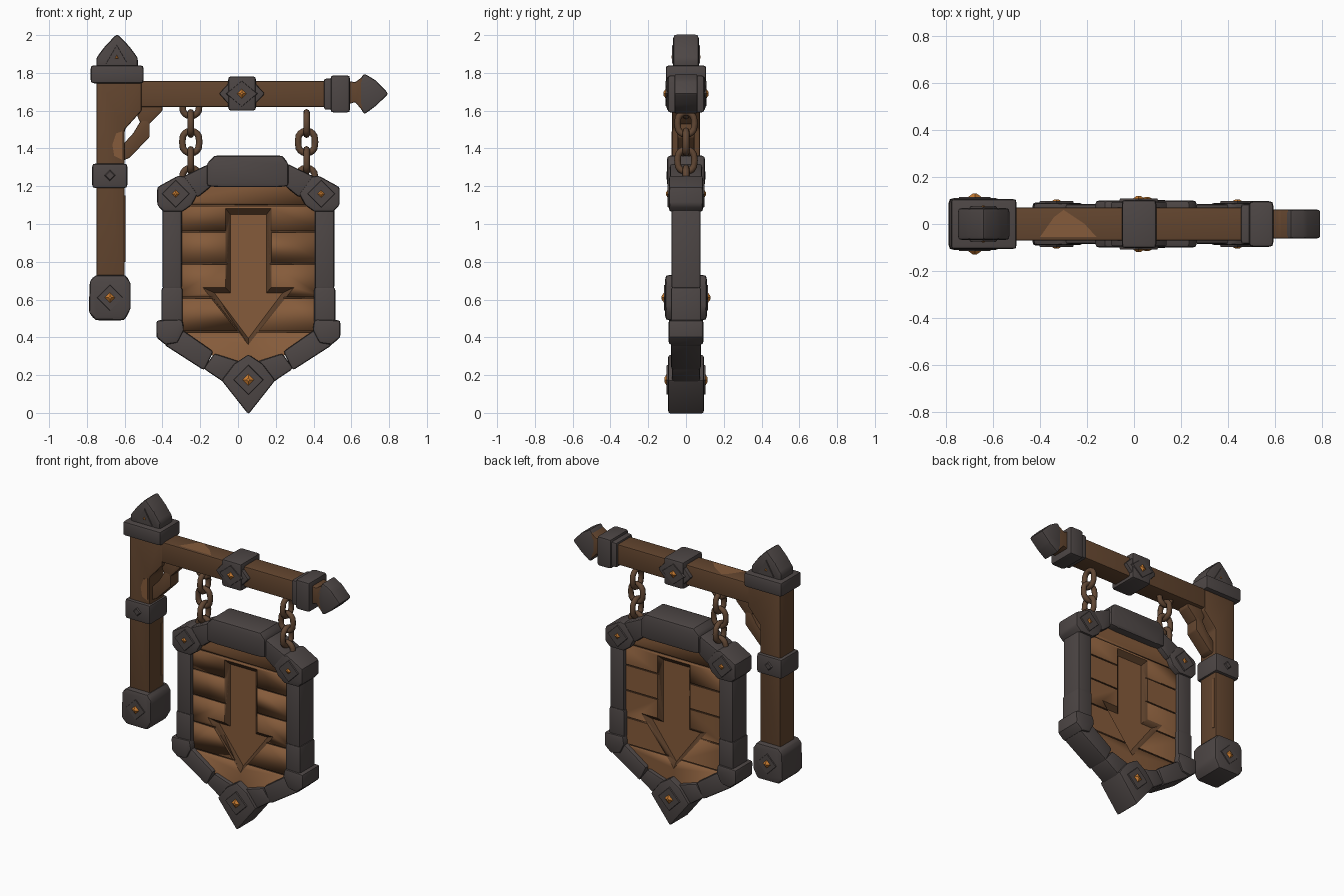
import bpy, bmesh, math

if "Cube" in bpy.data.objects:
    bpy.data.objects.remove(bpy.data.objects["Cube"])

def mat(name, r, g, b):
    m = bpy.data.materials.new(name)
    m.diffuse_color = (r, g, b, 1)
    m.use_nodes = True
    m.node_tree.nodes["Principled BSDF"].inputs["Base Color"].default_value = m.diffuse_color
    return m

STONE = mat("dark stone", 0.075, 0.062, 0.060)
WOOD = mat("dark wood", 0.125, 0.060, 0.028)
PANEL = mat("light wood", 0.235, 0.105, 0.043)
SHADE = mat("recess wood", 0.105, 0.050, 0.023)
GEM = mat("amber", 0.58, 0.20, 0.03)
CHAIN = mat("rusty iron", 0.12, 0.063, 0.034)
CX = 0.055  # centre line of the hanging sign

def finish(name, bm, mats):
    bmesh.ops.recalc_face_normals(bm, faces=bm.faces[:])
    me = bpy.data.meshes.new(name)
    bm.to_mesh(me)
    bm.free()
    ob = bpy.data.objects.new(name, me)
    bpy.context.collection.objects.link(ob)
    for m in mats:
        me.materials.append(m)
    bpy.ops.object.select_all(action='DESELECT')
    ob.select_set(True)
    bpy.context.view_layer.objects.active = ob
    bpy.ops.object.shade_smooth_by_angle(angle=math.radians(32))
    return ob

def loft(name, a, ya, b, yb, mats, bevel=0.0):
    """Solid between outline a at depth ya and outline b at depth yb (x, z points)."""
    bm = bmesh.new()
    va = [bm.verts.new((x, ya, z)) for x, z in a]
    vb = [bm.verts.new((x, yb, z)) for x, z in b]
    bm.faces.new(va)
    bm.faces.new(vb[::-1])
    n = len(a)
    for i in range(n):
        bm.faces.new((va[i], vb[i], vb[(i + 1) % n], va[(i + 1) % n]))
    if bevel:
        bmesh.ops.recalc_face_normals(bm, faces=bm.faces[:])
        bmesh.ops.bevel(bm, geom=bm.edges[:], offset=bevel, segments=2, profile=0.6,
                        affect='EDGES', clamp_overlap=True)
    return finish(name, bm, mats)

def prism(name, pts, d, m, bevel=0.015):
    return loft(name, pts, -d, pts, d, [m], bevel)

def box(name, x0, x1, z0, z1, d, m, bevel=0.015):
    return prism(name, [(x0, z0), (x1, z0), (x1, z1), (x0, z1)], d, m, bevel)

def sign_pair(name, pts, d, m=STONE, bevel=0.016):
    for side, s in (("left", 1), ("right", -1)):
        prism(side + "_" + name, [(CX + s * u, z) for u, z in pts], d, m, bevel)

def ngon(x, z, r, n=4, k=1.0):
    return [(x + k * r * math.sin(2 * math.pi * i / n), z + r * math.cos(2 * math.pi * i / n))
            for i in range(n)]

def gem(name, x, z, r, y, out, n=4, rim=1.6, k=1.0):
    """Stone surround and faceted amber stud on the front and back."""
    for side, s in (("front", -1), ("back", 1)):
        if rim:
            loft(f"{name}_{side}_surround", ngon(x, z, r * rim, n, k), s * (y - 0.02),
                 ngon(x, z, r * rim * 0.88, n, k), s * (y + 0.008), [STONE])
        loft(f"{name}_{side}_stud", ngon(x, z, r, n), s * (y - 0.01),
             ngon(x, z, r * 0.15, n), s * (y + out), [GEM])

def link(name, x, z, edge_on):
    bpy.ops.mesh.primitive_torus_add(major_radius=0.045, minor_radius=0.0175,
                                     major_segments=16, minor_segments=8)
    ob = bpy.context.object
    ob.name = name
    for v in ob.data.vertices:
        a, b, c = v.co
        b += 0.014 if b > 0.001 else (-0.014 if b < -0.001 else 0)
        v.co = (c, a, b) if edge_on else (a, c, b)
    ob.location = (x, 0, z)
    ob.data.materials.append(CHAIN)
    bpy.ops.object.shade_smooth_by_angle(angle=math.radians(60))

# --- post, brace and beam
prism("post", [(-.75, .60), (-.60, .60), (-.60, 1.50), (-.51, 1.60), (-.51, 1.80), (-.75, 1.80)],
      .075, WOOD, .012)
prism("brace_lower", [(-.61, 1.335), (-.575, 1.35), (-.468, 1.46), (-.468, 1.55), (-.51, 1.555),
                      (-.555, 1.48), (-.61, 1.42)], .045, WOOD, .008)
prism("brace_upper", [(-.50, 1.51), (-.468, 1.53), (-.40, 1.60), (-.40, 1.64), (-.54, 1.64),
                      (-.53, 1.56)], .045, WOOD, .008)
box("beam", -.55, .50, 1.62, 1.757, .07, WOOD, .012)
prism("beam_end", [(.55, 1.625), (.62, 1.645), (.66, 1.60), (.66, 1.78), (.62, 1.75), (.55, 1.765)],
      .062, WOOD, .008)
# worn light patches on the wood
bm = bmesh.new()
bm.faces.new([bm.verts.new((x, y, 1.759)) for x, y in
              ((-.40, -.055), (-.16, -.055), (-.21, 0), (-.30, .06), (-.34, .03))])
finish("beam_worn_patch", bm, [PANEL])
patch = [(-.655, 1.36), (-.615, 1.34), (-.613, 1.49), (-.645, 1.48), (-.665, 1.42)]
loft("post_worn_patch", patch, -.073, patch, -.078, [PANEL])
strip = [(-.603, .80), (-.596, .80), (-.596, 1.15), (-.603, 1.15)]
loft("post_worn_edge", strip, .045, strip, .062, [PANEL])

# --- stone fittings on the post
prism("post_foot", [(-.79, .53), (-.755, .49), (-.60, .49), (-.568, .55), (-.568, .69), (-.595, .73),
                    (-.755, .73), (-.785, .70)], .11, STONE, .022)
gem("foot", -.678, .61, .052, .108, .022, rim=1.45)
box("post_band", -.772, -.586, 1.19, 1.32, .095, STONE, .018)
for s in (-1, 1):
    loft("band_diamond", ngon(-.678, 1.257, .035), s * .09, ngon(-.678, 1.257, .022), s * .102, [STONE])
box("post_cap", -.78, -.50, 1.745, 1.84, .107, STONE, .018)
prism("finial", [(-.75, 1.82), (-.53, 1.82), (-.53, 1.88), (-.575, 1.94), (-.64, 2.008),
                 (-.705, 1.94), (-.75, 1.88)], .068, STONE, .018)
gem("finial", -.642, 1.882, .038, .066, .012, n=3, rim=1.9)

# --- stone fittings on the beam
box("beam_band", -.052, .095, 1.60, 1.782, .103, STONE, .018)
prism("beam_diamond", [(-.10, 1.69), (-.05, 1.635), (.02, 1.60), (.09, 1.635), (.142, 1.69),
                       (.09, 1.745), (.02, 1.78), (-.05, 1.745)], .095, STONE, .01)
gem("beam", .02, 1.69, .052, .10, .02, rim=1.45, k=1.2)
box("end_collar_inner", .455, .51, 1.605, 1.77, .085, STONE, .014)
box("end_collar", .49, .593, 1.59, 1.787, .097, STONE, .018)
prism("beam_tip", [(.625, 1.655), (.625, 1.735), (.668, 1.797), (.73, 1.76), (.797, 1.69),
                   (.73, 1.625), (.668, 1.58)], .062, STONE, .014)

# --- chains
for side, x, first in (("left", -.25, 1.63), ("right", .363, 1.63)):
    for i in range(5):
        if side == "right" and i == 0:
            continue
        link(f"{side}_chain_link_{i}", x, first - i * .098, i % 2 == 1)

# --- stone frame of the sign
prism("frame_top", [(CX + u, z) for u, z in
                    ((-.22, 1.32), (-.18, 1.362), (.18, 1.362), (.212, 1.32), (.212, 1.20),
                     (.15, 1.195), (-.15, 1.195), (-.22, 1.20))], .10, STONE, .018)
sign_pair("frame_shoulder", [(-.36, 1.245), (-.20, 1.322), (-.20, 1.195), (-.27, 1.14)], .085)
sign_pair("frame_upper_corner", [(-.483, 1.195), (-.37, 1.257), (-.335, 1.25), (-.268, 1.16),
                                 (-.30, 1.10), (-.35, 1.065), (-.45, 1.065), (-.483, 1.10)], .09)
sign_pair("frame_side_upper", [(-.455, .655), (-.352, .655), (-.352, 1.09), (-.455, 1.09)], .077)
sign_pair("frame_side_lower", [(-.46, .47), (-.348, .47), (-.348, .665), (-.46, .665)], .08)
sign_pair("frame_lower_corner", [(-.487, .49), (-.35, .495), (-.34, .44), (-.375, .37), (-.44, .36),
                                 (-.487, .40)], .092)
sign_pair("frame_diagonal_upper", [(-.445, .36), (-.35, .44), (-.185, .325), (-.235, .225)], .08)
sign_pair("frame_diagonal_lower", [(-.238, .235), (-.18, .315), (-.04, .27), (-.12, .155)], .075)
prism("frame_point", [(CX + u, z) for u, z in
                      ((0, .31), (.075, .26), (.142, .172), (0, -.008), (-.142, .172), (-.075, .26))],
      .095, STONE, .014)
gem("point", CX, .175, .062, .095, .02, rim=1.4)
for s in (-1, 1):
    gem("corner", CX + s * .385, 1.16, .05, .09, .015, rim=1.6)

# --- wooden panel with plank grooves and recessed arrows
outline = [(CX + u, z) for u, z in ((-.40, .42), (0, .2), (.40, .42), (.40, 1.12), (.25, 1.24),
                                    (-.25, 1.24), (-.40, 1.12))]
panel = loft("sign_panel", outline, -.05, outline, .05, [PANEL, SHADE])

def arrow(w, top, hw, neck, tip):
    return [(CX + u, z) for u, z in ((-w, top), (w, top), (w, neck), (hw, neck), (0, tip),
                                     (-hw, neck), (-w, neck))]

def cut(cutter):
    cutter.hide_render = True
    cutter.hide_set(True)
    mod = panel.modifiers.new("cut", 'BOOLEAN')
    mod.operation = 'DIFFERENCE'
    mod.solver = 'EXACT'
    mod.object = cutter

for s in (-1, 1):
    for z in (.43, .61, .79, .96, 1.10):
        g = [(-.5, z - .004), (.6, z - .004), (.6, z + .004), (-.5, z + .004)]
        c = loft("groove_cutter", g, s * .042, g, s * .08, [PANEL, SHADE])
        for p in c.data.polygons:
            p.material_index = 1
        cut(c)
    c = loft("arrow_cutter", arrow(.095, 1.05, .18, .635, .395), s * .022,
             arrow(.125, 1.087, .25, .668, .355), s * .054, [PANEL, SHADE])
    for p in c.data.polygons:  # sloping walls are darker than the arrow floor
        p.material_index = 0 if abs(p.normal.y) > .95 else 1
    cut(c)
